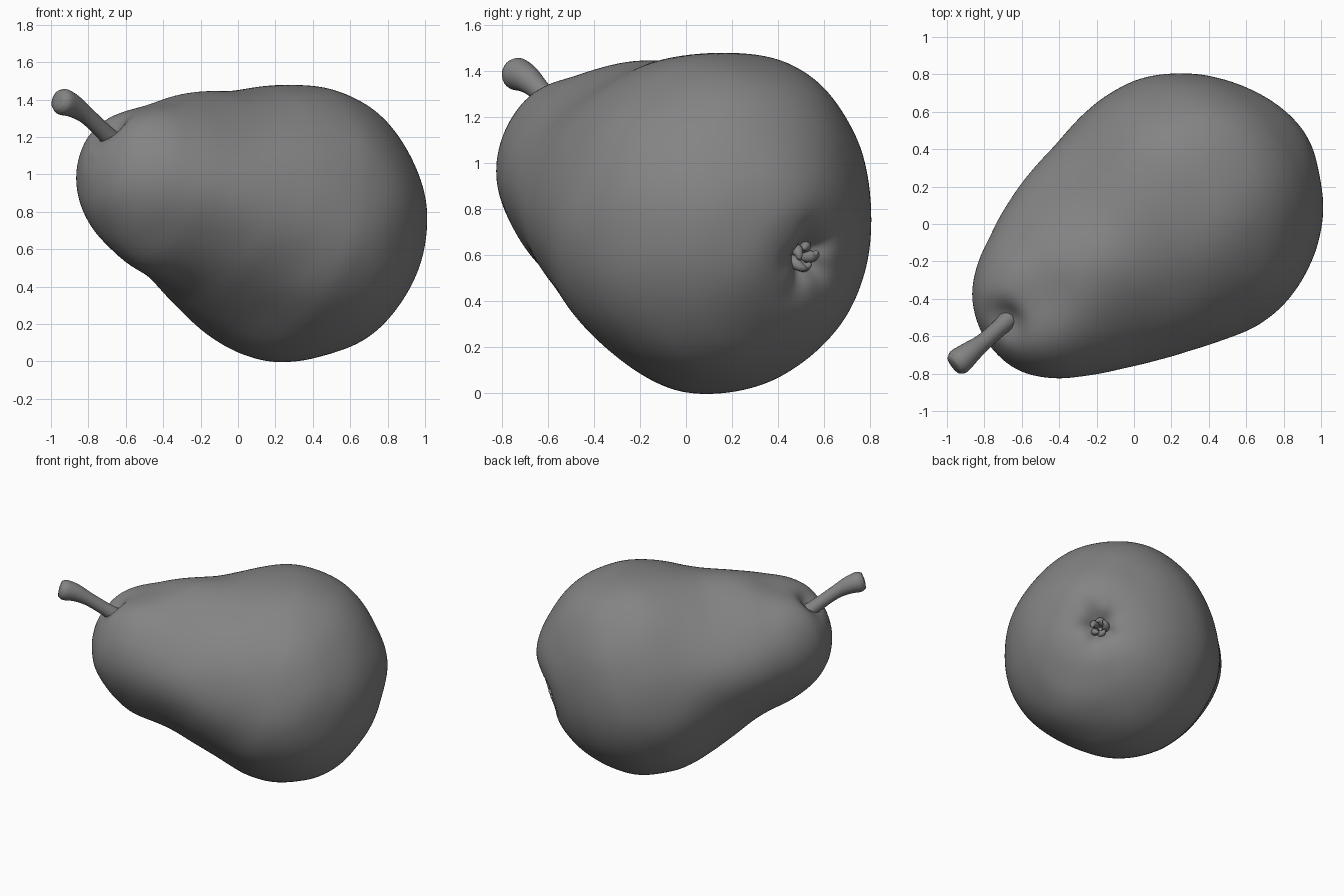
import bpy, bmesh, math
from mathutils import Vector, noise

if "Cube" in bpy.data.objects:
    bpy.data.objects.remove(bpy.data.objects["Cube"])

SMALL = Vector((-0.44, -0.39, 0.98))     # centre of the neck end
BIG = Vector((0.262, 0.08, 0.735))       # centre of the fat end
AXIS = (BIG - SMALL).normalized()

grey = bpy.data.materials.new("dark_grey")
grey.diffuse_color = (.23, .23, .23, 1)
grey.use_nodes = True
grey.node_tree.nodes["Principled BSDF"].inputs["Base Color"].default_value = grey.diffuse_color


def frame(d):
    q = d.to_track_quat('Z', 'Y')
    return q @ Vector((1, 0, 0)), q @ Vector((0, 1, 0))


def catmull(pts, steps):
    pts = [Vector(p) for p in pts]
    ext = [2 * pts[0] - pts[1]] + pts + [2 * pts[-1] - pts[-2]]
    out = []
    for a, b, c, d in zip(ext, ext[1:], ext[2:], ext[3:]):
        for k in range(steps):
            t = k / steps
            out.append(0.5 * (2 * b + (c - a) * t + (2 * a - 5 * b + 4 * c - d) * t * t
                              + (3 * b - a - 3 * c + d) * t ** 3))
    return out + [pts[-1]]


def tube(name, rings, sides, shape=None):
    """Skin rings given as (centre, radius, direction); both ends close to a point."""
    bm = bmesh.new()
    loops = []
    for i, (c, r, d) in enumerate(rings):
        if i in (0, len(rings) - 1):
            loops.append([bm.verts.new(c)] * sides)
            continue
        u, v = frame(d)
        loops.append([bm.verts.new(c + r * (u * math.cos(a) + v * math.sin(a)))
                      for a in (2 * math.pi * k / sides for k in range(sides))])
    for A, B in zip(loops, loops[1:]):
        for k in range(sides):
            j = (k + 1) % sides
            bm.faces.new(list(dict.fromkeys((A[k], A[j], B[j], B[k]))))
    if shape:
        for v in bm.verts:
            v.co = shape(v.co.copy())
    bmesh.ops.recalc_face_normals(bm, faces=bm.faces)
    for f in bm.faces:
        f.smooth = True
    me = bpy.data.meshes.new(name)
    bm.to_mesh(me)
    bm.free()
    me.materials.append(grey)
    ob = bpy.data.objects.new(name, me)
    bpy.context.collection.objects.link(ob)
    return ob


# Fruit body: revolved pear profile with soft bulges, flats and two dimples
profile = [(-.42, 0), (-.40, .13), (-.33, .265), (-.2, .372), (-.03, .437), (.15, .49),
           (.3, .545), (.45, .612), (.6, .675), (.75, .72), (.886, .737), (1.05, .72),
           (1.2, .667), (1.35, .575), (1.48, .44), (1.57, .27), (1.61, .12), (1.62, 0)]

STEM_PIT = Vector((-.69, -.52, 1.27))
CALYX = Vector((.81, .575, .57))
STEM_N = (STEM_PIT - SMALL).normalized()
CALYX_N = (CALYX - BIG).normalized()


def around_big(x, y, z):
    n = Vector((x, y, z)).normalized()
    return BIG + n * .735, n


def spot(p, n):
    return Vector(p), Vector(n).normalized()


# (point, direction, spread, amount)
dents = [(*around_big(.6, .3, .7), .3, .03),
         (*around_big(.2, .65, .75), .25, .04),
         (*around_big(.8, .55, .12), .16, .03),
         (*around_big(.2, 1, -.05), .25, -.025),
         (*around_big(.5, .5, -.75), .2, -.025),
         (*around_big(-.1, -.7, -.7), .25, -.055),
         (*spot((-.02, -.69, .9), (.3, -.95, 0)), .25, .05),      # front of the waist
         (*spot((-.2, -.2, 1.4), (.1, .1, 1)), .17, .035),        # top of the waist
         (*spot((-.0, .4, 1.32), (-.25, .45, .9)), .22, .035),    # upper back
         (*spot((-.52, .12, .95), (-.65, .75, 0)), .24, .08),     # back of the waist
         (*spot((-.46, -.5, .6), (-.5, -.45, -.7)), .16, .055),   # underside of the waist
         (*spot((-.52, -.42, 1.38), (-.2, 0, 1)), .13, -.04),     # shoulder by the stem
         (STEM_PIT, STEM_N, .075, -.075),
         (CALYX, CALYX_N, .13, -.055),
         (CALYX, CALYX_N, .06, -.075)]
CU, CV = frame(CALYX_N)


def shape(p):
    q = p.copy()
    for c, n, s, amt in dents:
        q += n * amt * math.exp(-(p - c).length_squared / (2 * s * s))
    # faint puckers around the calyx
    d = p - CALYX
    a = math.atan2(d.dot(CV), d.dot(CU))
    r = d.length
    q += CALYX_N * .02 * math.cos(5 * a) * (r / .1) ** 2 * math.exp(-(r / .1) ** 2)
    q += (p - BIG).normalized() * .010 * noise.noise(p * 3.0)
    return q


body = [(SMALL + AXIS * q.x, max(q.y, 0), AXIS) for q in catmull(profile, 7)]
tube("pear_body", body, 160, shape)

# Stem: tapering stalk with a knobbed, rounded end
path = catmull([(-.60, -.44, 1.10, .06), (-.65, -.49, 1.16, .055), (-.725, -.56, 1.235, .046),
                (-.81, -.635, 1.315, .047), (-.88, -.69, 1.365, .061),
                (-.935, -.735, 1.388, .071), (-.961, -.755, 1.398, .056)], 5)
rings = []
for i, p in enumerate(path):
    d = (path[min(i + 1, len(path) - 1)] - path[max(i - 1, 0)]).to_3d().normalized()
    rings.append((p.to_3d(), p.w, d))
end, _, d = rings[-1]
rings.append((end + d * .006, .025, d))
rings.append((end + d * .007, 0, d))
tube("stem", rings, 24)

# Calyx: five small dried sepals crumpled inside the lower dimple
for k in range(5):
    a = 2 * math.pi * k / 5 + .2 * math.sin(3 * k)
    out = CU * math.cos(a) + CV * math.sin(a)
    side = CALYX_N.cross(out)
    base = CALYX - CALYX_N * .13
    lift = 1 + .25 * math.cos(2.4 * k)
    pts = catmull([tuple(base + out * o + CALYX_N * h * lift + side * t) + (w,)
                   for o, h, t, w in ((.03, -.03, -.01, .024), (.045, .02, 0, .026),
                                      (.045, .045, .015, .019), (.03, .06, .035, .007))], 4)
    dirs = [(pts[min(i + 1, len(pts) - 1)] - pts[max(i - 1, 0)]).to_3d().normalized()
            for i in range(len(pts))]
    tube("sepal_%d" % (k + 1), [(p.to_3d(), p.w, d) for p, d in zip(pts, dirs)], 12)
